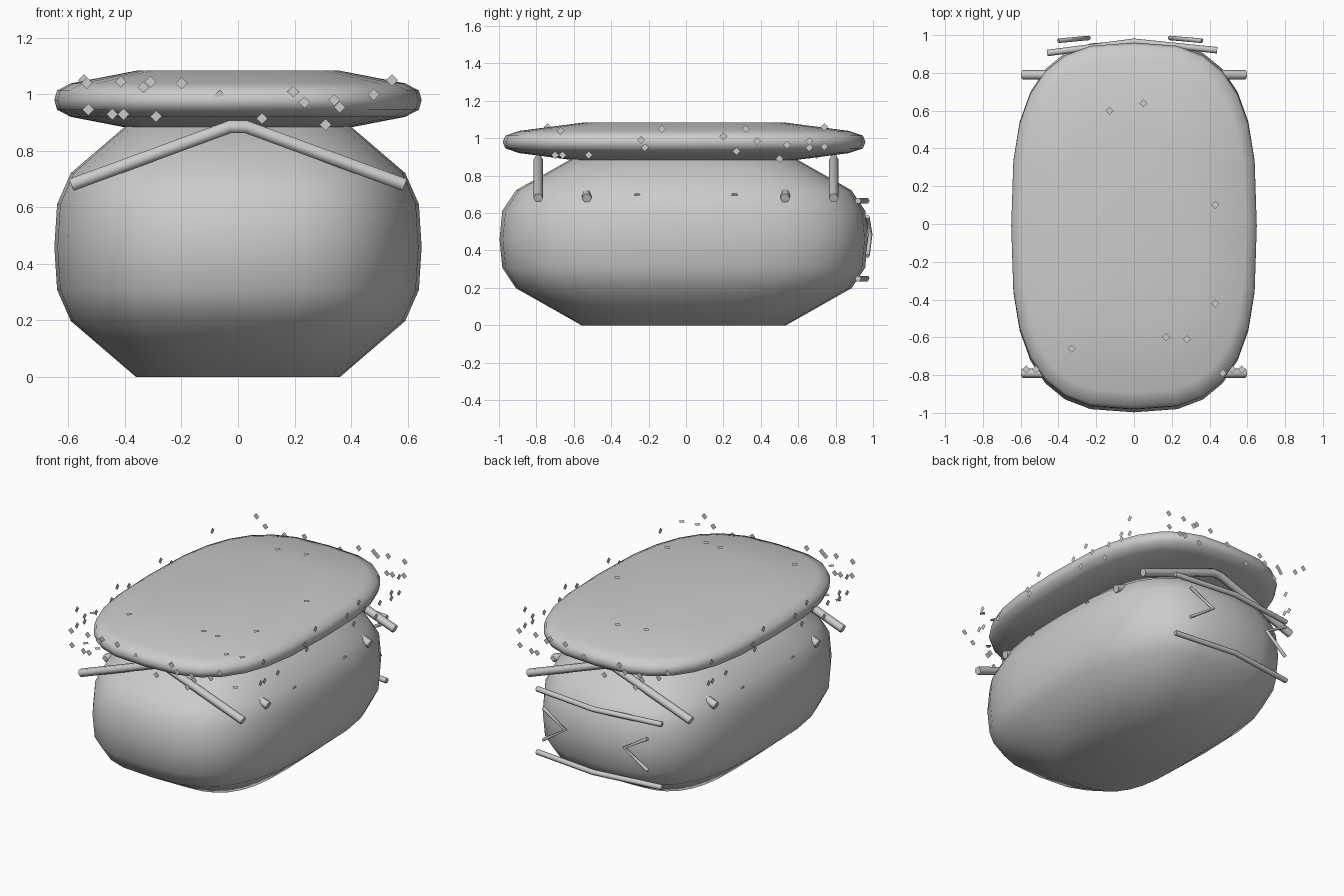
import bpy, bmesh, math
from mathutils import Vector

if "Cube" in bpy.data.objects:
    bpy.data.objects.remove(bpy.data.objects["Cube"])


def finish(bm, name, smooth=None):
    bmesh.ops.recalc_face_normals(bm, faces=bm.faces)
    me = bpy.data.meshes.new(name)
    bm.to_mesh(me)
    bm.free()
    ob = bpy.data.objects.new(name, me)
    bpy.context.collection.objects.link(ob)
    if smooth:
        bpy.ops.object.select_all(action='DESELECT')
        ob.select_set(True)
        bpy.context.view_layer.objects.active = ob
        bpy.ops.object.shade_smooth_by_angle(angle=math.radians(smooth))
    return ob


# Rounded pillow: superellipse rings following one chamfered profile
PROFILE = [(0.555, -1), (0.91, -0.57), (0.985, -0.33), (1, 0),
           (0.985, 0.33), (0.91, 0.57), (0.555, 1)]


def pillow(name, center, half, sides=28):
    bm = bmesh.new()
    rings = []
    for r, h in PROFILE:
        ring = []
        for i in range(sides):
            a = 2 * math.pi * i / sides
            c, s = math.cos(a), math.sin(a)
            p = 2 / 2.9
            x = math.copysign(abs(c) ** p, c) * r * half[0]
            y = math.copysign(abs(s) ** p, s) * r * half[1]
            ring.append(bm.verts.new((x + center[0], y + center[1], center[2] + h * half[2])))
        rings.append(ring)
    for lo, hi in zip(rings, rings[1:]):
        for i in range(sides):
            j = (i + 1) % sides
            bm.faces.new((lo[i], lo[j], hi[j], hi[i]))
    bm.faces.new(rings[0])
    bm.faces.new(rings[-1])
    return finish(bm, name, 60)


# Bent rod through a few points
def rod(name, points, radius):
    cu = bpy.data.curves.new(name, 'CURVE')
    cu.dimensions = '3D'
    cu.bevel_depth = radius
    cu.bevel_resolution = 1
    cu.use_fill_caps = True
    sp = cu.splines.new('POLY')
    sp.points.add(len(points) - 1)
    for pt, co in zip(sp.points, points):
        pt.co = (*co, 1)
    ob = bpy.data.objects.new(name, cu)
    bpy.context.collection.objects.link(ob)
    return ob


# Body and lid
pillow("body", (0, -0.012, 0.46), (0.65, 0.985, 0.46))
pillow("lid", (0, -0.01, 0.98), (0.65, 0.97, 0.104))

# Row of roof-shaped ribs, the inner ones mostly buried in the body
for i, y in enumerate((-0.79, -0.53, -0.26, 0.26, 0.53, 0.79)):
    rod(f"rib_{i}", [(-0.59, y, 0.68), (-0.03, y, 0.885), (0.03, y, 0.885), (0.59, y, 0.68)], 0.026)

# Two bent bars across the back
for name, z in (("upper_back_bar", 0.665), ("lower_back_bar", 0.25)):
    rod(name, [(-0.46, 0.905, z), (0, 0.965, z), (0.44, 0.92, z)], 0.017)

# Chevron pair on the back
for name, tip, end in (("left_chevron", -0.24, -0.40), ("right_chevron", 0.19, 0.36)):
    rod(name, [(end, 0.97, 0.58), (tip, 0.985, 0.485), (end, 0.97, 0.37)], 0.012)

# Small flat diamonds scattered on the box around the lid
FRONT = [(-.535, 1.04), (-.415, 1.045), (-.335, 1.025), (-.31, 1.045), (-.2, 1.04),
         (-.065, .995), (.195, 1.01), (.235, .972), (.34, .98), (.36, .955), (.48, 1.0),
         (.545, 1.05), (-.53, .947), (-.445, .93), (-.405, .93), (-.29, .922),
         (.085, .915), (.31, .893)]
SIDE = [(-.67, 1.04), (-.7, .91), (-.66, .91), (-.52, .91), (-.24, .99), (-.22, .95),
        (-.13, 1.05), (.2, 1.01), (.27, .93), (.32, 1.05), (.38, .985), (.5, .89),
        (.54, .965), (.66, .985), (.66, .95), (.74, 1.06), (.74, .955)]
TOP = [(-.13, .6), (.05, .64), (.43, .1), (.43, -.42), (.17, -.6), (.28, -.61),
       (-.33, -.66), (.47, -.79), (.57, -.77), (-.52, -.77)]
X, Y, Z = Vector((1, 0, 0)), Vector((0, 1, 0)), Vector((0, 0, 1))
bm = bmesh.new()


def diamond(co, u, v, r=0.021):
    c = Vector(co)
    bm.faces.new([bm.verts.new(c + d * r) for d in (u, v, -u, -v)])


for x, z in FRONT:
    diamond((x, -0.97, z), X, Z)
    diamond((-x, 0.97, z), -X, Z)
for y, z in SIDE:
    diamond((0.655, y, z), Y, Z)
    diamond((-0.655, -y, z), -Y, Z)
for x, y in TOP:
    diamond((x, y, 1.086), X, Y)
    diamond((-x, y, 0.873), Y, X)
finish(bm, "sprinkles")
